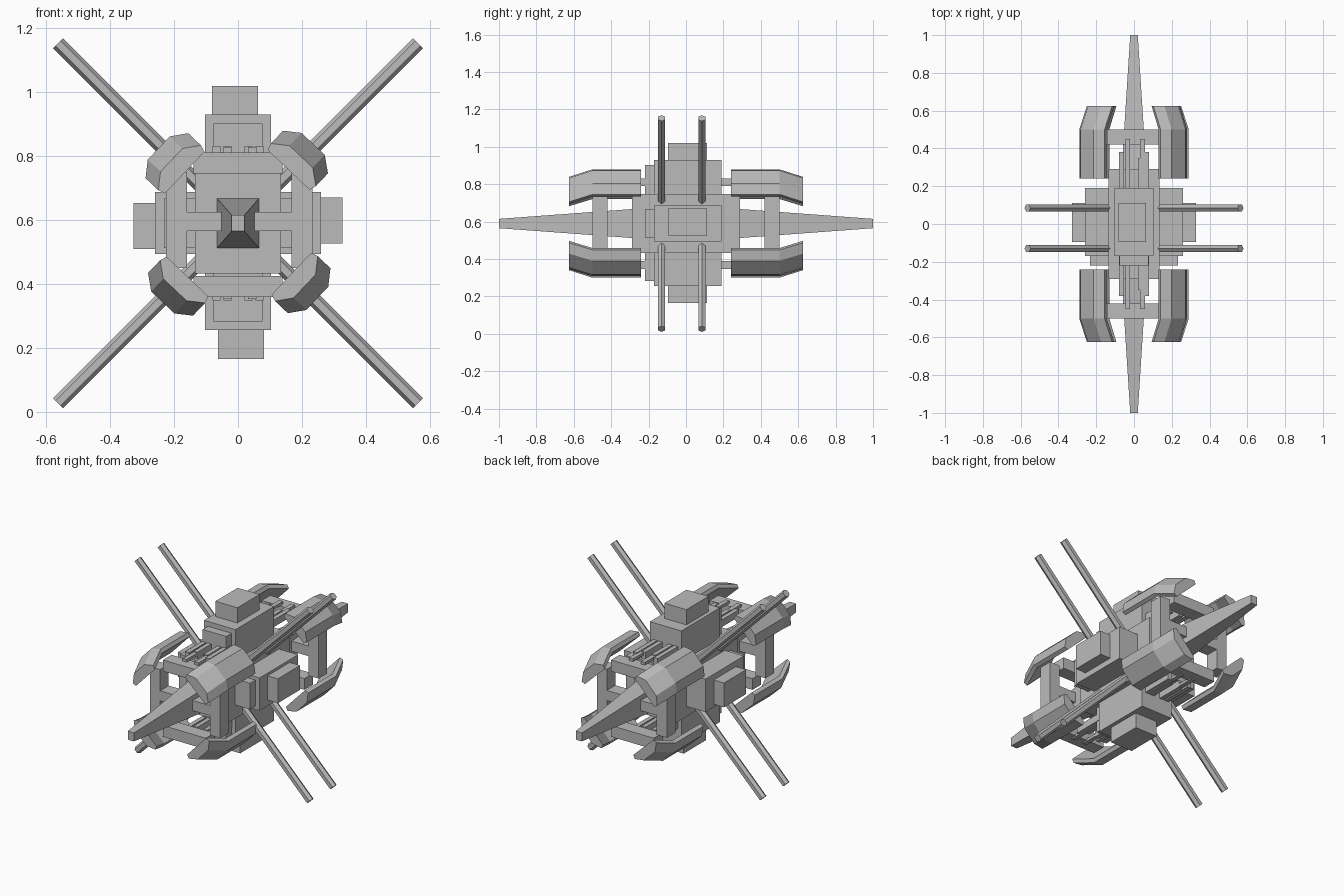
import bpy, bmesh
from math import cos, sin, pi, radians
from mathutils import Vector, Matrix

if "Cube" in bpy.data.objects:
    bpy.data.objects.remove(bpy.data.objects["Cube"])

CZ = 0.59  # height of the long axis

grey = bpy.data.materials.new("hull_grey")
grey.use_nodes = True
grey.diffuse_color = (0.5, 0.5, 0.5, 1)
grey.node_tree.nodes["Principled BSDF"].inputs["Base Color"].default_value = (0.5, 0.5, 0.5, 1)


def polar(angle, r, y, t):
    """Point at distance r along a spoke, offset t sideways."""
    return Vector((r * cos(angle) - t * sin(angle), y, CZ + r * sin(angle) + t * cos(angle)))


def finish(name, bm):
    bmesh.ops.recalc_face_normals(bm, faces=bm.faces)
    mesh = bpy.data.meshes.new(name)
    bm.to_mesh(mesh)
    bm.free()
    mesh.materials.append(grey)
    obj = bpy.data.objects.new(name, mesh)
    bpy.context.collection.objects.link(obj)
    return obj


def loft(name, rings):
    """Join closed rings of points and cap both ends."""
    bm = bmesh.new()
    rows = [[bm.verts.new(p) for p in ring] for ring in rings]
    n = len(rows[0])
    for a, b in zip(rows, rows[1:]):
        for i in range(n):
            bm.faces.new((a[i], a[(i + 1) % n], b[(i + 1) % n], b[i]))
    bm.faces.new(rows[0])
    bm.faces.new(rows[-1])
    return finish(name, bm)


def box(name, x, y, z):
    rings = [[Vector((px, py, pz)) for px, pz in
              ((x[0], z[0]), (x[1], z[0]), (x[1], z[1]), (x[0], z[1]))] for py in y]
    return loft(name, rings)


def spoke_box(name, angle, r, y, t):
    rings = [[polar(angle, pr, py, pt) for pr, pt in
              ((r[0], t[0]), (r[1], t[0]), (r[1], t[1]), (r[0], t[1]))] for py in y]
    return loft(name, rings)


# Central body
box("core", (-0.135, 0.135), (-0.29, 0.29), (CZ - 0.158, CZ + 0.158))

# Four stepped module stacks around the core
for label, angle, reach, half in (("left", 0, 0.26, 0.097), ("top", pi / 2, 0.34, 0.103),
                                  ("right", pi, 0.26, 0.097), ("bottom", -pi / 2, 0.335, 0.103)):
    spoke_box(label + "_stack", angle, (0.1, reach), (-0.17, 0.19), (-half, half))
    spoke_box(label + "_stack_front_plate", angle, (0.1, reach - 0.028),
              (-0.22, -0.17), (-0.077, 0.077))
    for i, t in enumerate((-0.036, 0.036)):
        mid = t + 0.009
        tip = 0.327 if reach < 0.3 else reach + 0.09
        spoke_box(f"{label}_end_block_{i}", angle, (reach - 0.02, tip),
                  (-0.095, 0.112), (mid - 0.036, mid + 0.036))

# Parts repeated at both ends
for end, s in (("front", -1), ("back", 1)):
    # Tapering spike
    loft(end + "_spike", [[Vector((i * w, s * y, CZ + k * h)) for i, k in
                           ((-1, -1), (1, -1), (1, 1), (-1, 1))]
                          for y, w, h in ((0.28, 0.066, 0.078), (1.0, 0.02, 0.025))])

    # Square frame with a cross brace
    depth = sorted((s * 0.42, s * 0.5))
    for side, x in (("right", -0.192), ("left", 0.2)):
        box(f"{end}_{side}_post", (x - 0.033, x + 0.033), depth, (0.45, 0.75))
    for level, z in (("upper", 0.779), ("lower", 0.392)):
        box(f"{end}_{level}_bar", (-0.14, 0.14), depth, (z - 0.033, z + 0.033))
    box(end + "_brace", (-0.165, 0.17), depth, (0.565, 0.625))

    # Thin rails between the stacks and the frame
    for level, k in (("upper", 1), ("lower", -1)):
        for x, reach in ((-0.067, 0.38), (-0.033, 0.35), (0.033, 0.35), (0.067, 0.38)):
            zs = sorted((CZ + k * 0.2, CZ + k * 0.242))
            box(f"{end}_{level}_rail", (x - 0.013, x + 0.013),
                sorted((s * 0.15, s * reach)), zs)
        for x in (-0.033, 0.045):
            zs = sorted((CZ + k * 0.222, CZ + k * 0.238))
            box(f"{end}_{level}_long_rail", (x - 0.013, x + 0.013),
                sorted((s * 0.15, s * 0.45)), zs)

    # Armour pods on the diagonals, bent inward at the outer end
    section = ((0.285, -0.09), (0.307, -0.097), (0.342, -0.05),
               (0.342, 0.05), (0.307, 0.097), (0.285, 0.09))
    for q in range(4):
        a = pi / 4 + q * pi / 2 + radians(1.5)
        loft(f"{end}_pod_{q}", [[polar(a, r - drop, s * y, t) for r, t in section]
                                for y, drop in ((0.24, 0), (0.5, 0), (0.625, 0.055))])

# Diagonal antenna rods
for y in (-0.13, 0.085):
    for q in range(4):
        a = pi / 4 + q * pi / 2
        rings = [[polar(a, r, y + 0.022 * sin(k * pi / 3), 0.022 * cos(k * pi / 3))
                  for k in range(6)] for r in (0.1, 0.797)]
        loft(f"antenna_{q}", rings)
